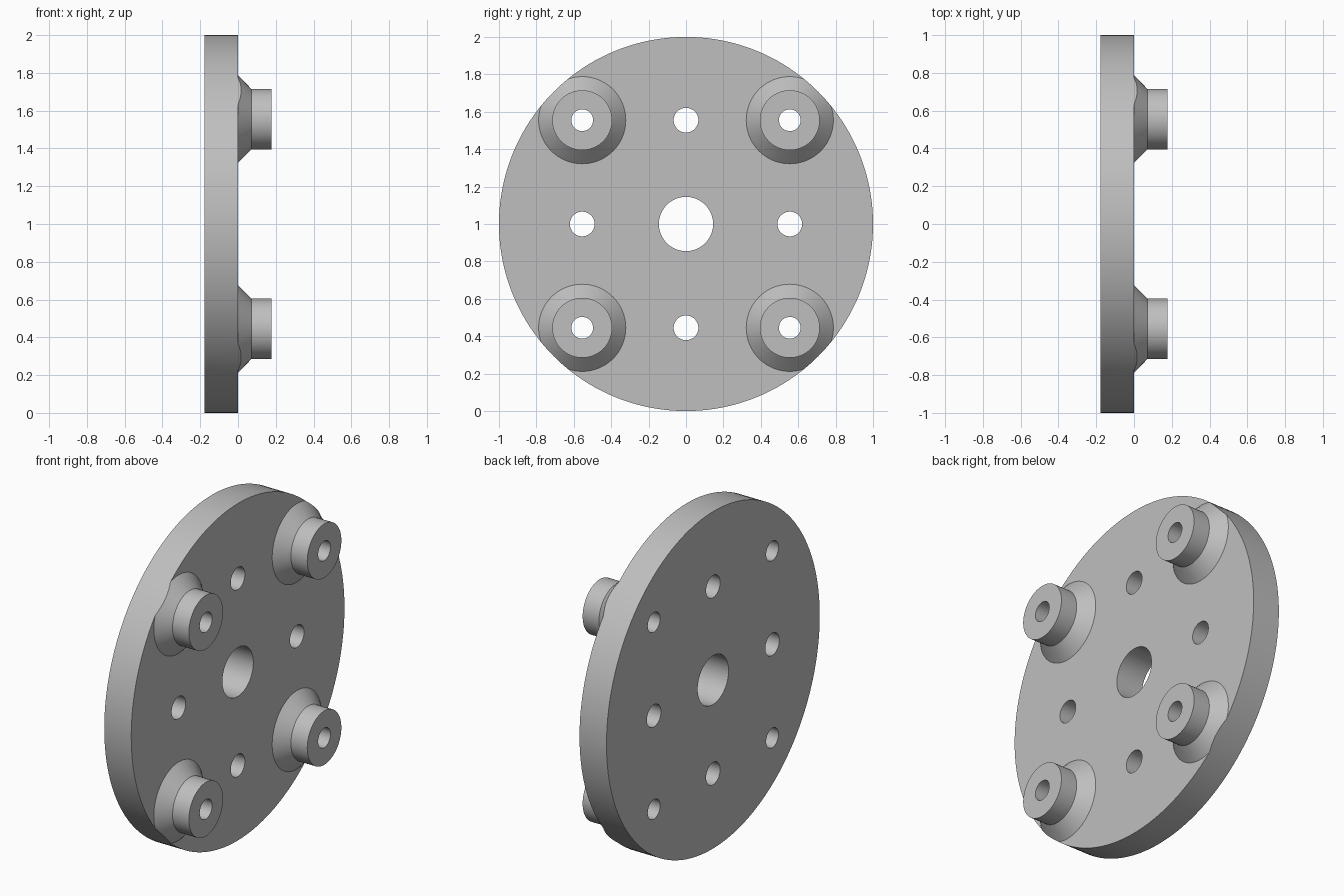
import bpy
import bmesh
from math import cos, sin, tau
from itertools import product

default = bpy.data.objects.get("Cube")
if default:
    bpy.data.objects.remove(default, do_unlink=True)

# Main dimensions, measured along x from the back face to the boss tips
BACK, FACE, SHOULDER, TIP = -0.178, -0.001, 0.071, 0.178
PITCH = 0.555
BOSS_R, FLARE_R = 0.16, 0.233
MID = 1.0


def lathe(name, profile, y=0.0, z=0.0, segments=96):
    """Solid of revolution about an x-parallel axis; profile is (x, radius)."""
    bm = bmesh.new()
    rings = [[bm.verts.new((x, y + r * cos(tau * i / segments),
                            MID + z + r * sin(tau * i / segments)))
              for i in range(segments)] for x, r in profile]
    for a, b in zip(rings, rings[1:]):
        for i in range(segments):
            j = (i + 1) % segments
            bm.faces.new((a[i], a[j], b[j], b[i]))
    bm.faces.new(rings[0])
    bm.faces.new(rings[-1])
    bmesh.ops.recalc_face_normals(bm, faces=bm.faces)
    mesh = bpy.data.meshes.new(name)
    bm.to_mesh(mesh)
    bm.free()
    obj = bpy.data.objects.new(name, mesh)
    bpy.context.collection.objects.link(obj)
    return obj


def combine(target, tool, operation):
    """Apply a boolean and discard the tool."""
    tool.hide_render = True
    mod = target.modifiers.new(operation.title(), 'BOOLEAN')
    mod.operation, mod.solver, mod.object = operation, 'EXACT', tool
    bpy.context.view_layer.objects.active = target
    bpy.ops.object.modifier_apply(modifier=mod.name)
    bpy.data.objects.remove(tool, do_unlink=True)


# Oversized plate stock, trimmed to the rim after the bosses are added
plate = lathe("flange_plate", [(BACK, 1.2), (FACE, 1.2)])

# Four flared bosses; the flare continues a little way into the plate
corners = list(product((-PITCH, PITCH), repeat=2))
sink = 0.05
slope = (FLARE_R - BOSS_R) / (SHOULDER - FACE)
for y, z in corners:
    boss = lathe("boss", [(FACE - sink, FLARE_R + sink * slope),
                          (SHOULDER, BOSS_R), (TIP, BOSS_R)], y, z)
    combine(plate, boss, 'UNION')

# Round rim, which also trims the outer edge of each flare
combine(plate, lathe("rim_cutter", [(-1, 1), (1, 1)], segments=160), 'INTERSECT')

# Through holes: centre bore, four plate holes, four boss holes
sides = [(PITCH, 0), (-PITCH, 0), (0, PITCH), (0, -PITCH)]
holes = [(0, 0, 0.145)]
holes += [(y, z, 0.066) for y, z in sides]
holes += [(y, z, 0.058) for y, z in corners]
for y, z, r in holes:
    combine(plate, lathe("hole_cutter", [(-1, r), (1, r)], y, z, 64), 'DIFFERENCE')

# Plain grey metal
grey = bpy.data.materials.new("light grey")
grey.use_nodes = True
colour = (0.52, 0.52, 0.52, 1)
grey.diffuse_color = colour
grey.node_tree.nodes["Principled BSDF"].inputs["Base Color"].default_value = colour
plate.data.materials.clear()
plate.data.materials.append(grey)

# Smooth curved walls with crisp edges
bpy.ops.object.select_all(action='DESELECT')
plate.select_set(True)
bpy.context.view_layer.objects.active = plate
bpy.ops.object.shade_smooth_by_angle(angle=0.5)
